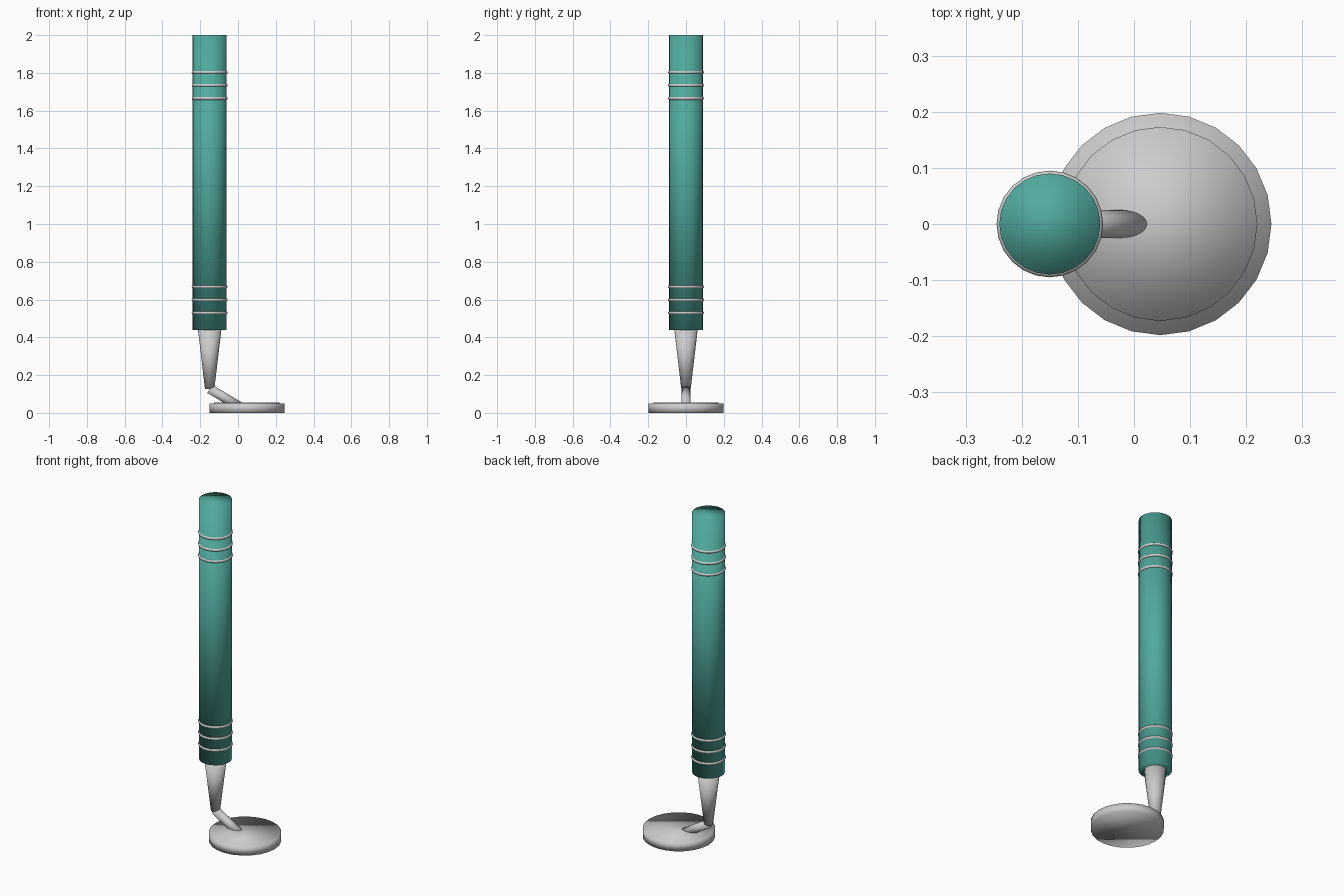
import bpy
from math import pi
from mathutils import Vector

if "Cube" in bpy.data.objects:
    bpy.data.objects.remove(bpy.data.objects["Cube"])

SIDES = 24
HX = -0.15   # handle axis
DX = 0.047   # mirror head centre

teal = bpy.data.materials.new("teal")
teal.diffuse_color = (0.08, 0.40, 0.34, 1)
teal.use_nodes = True
teal.node_tree.nodes["Principled BSDF"].inputs["Base Color"].default_value = teal.diffuse_color


def finish(name, mat=None):
    ob = bpy.context.object
    ob.name = name
    bpy.ops.object.shade_smooth()
    if mat:
        ob.data.materials.append(mat)
    return ob


def tube(name, a, b, r1, r2, mat=None):
    a, b = Vector(a), Vector(b)
    d = b - a
    bpy.ops.mesh.primitive_cone_add(
        vertices=SIDES, radius1=r1, radius2=r2, depth=d.length,
        location=(a + b) / 2, rotation=d.to_track_quat('Z', 'Y').to_euler())
    return finish(name, mat)


# Handle with tapered neck
tube("handle", (HX, 0, 0.44), (HX, 0, 2.0), 0.09, 0.09, teal)
tube("tapered_neck", (HX, 0, 0.127), (HX, 0, 0.45), 0.025, 0.063)

# Grip rings, one set near each end of the handle
for set_name, base in (("lower", 0.53), ("upper", 1.665)):
    for i in range(3):
        bpy.ops.mesh.primitive_torus_add(
            major_segments=SIDES, minor_segments=10,
            major_radius=0.087, minor_radius=0.008,
            location=(HX, 0, base + i * 0.069))
        finish(f"{set_name}_grip_ring_{i + 1}")

# Angled stem into the head
tube("angled_stem", (HX, 0, 0.127), (0.013, 0, 0.031), 0.025, 0.025)

# Round head and its mirror face
tube("mirror_head", (DX, 0, 0), (DX, 0, 0.051), 0.198, 0.198)
tube("mirror_face", (DX, 0, 0.03), (DX, 0, 0.054), 0.173, 0.173)
